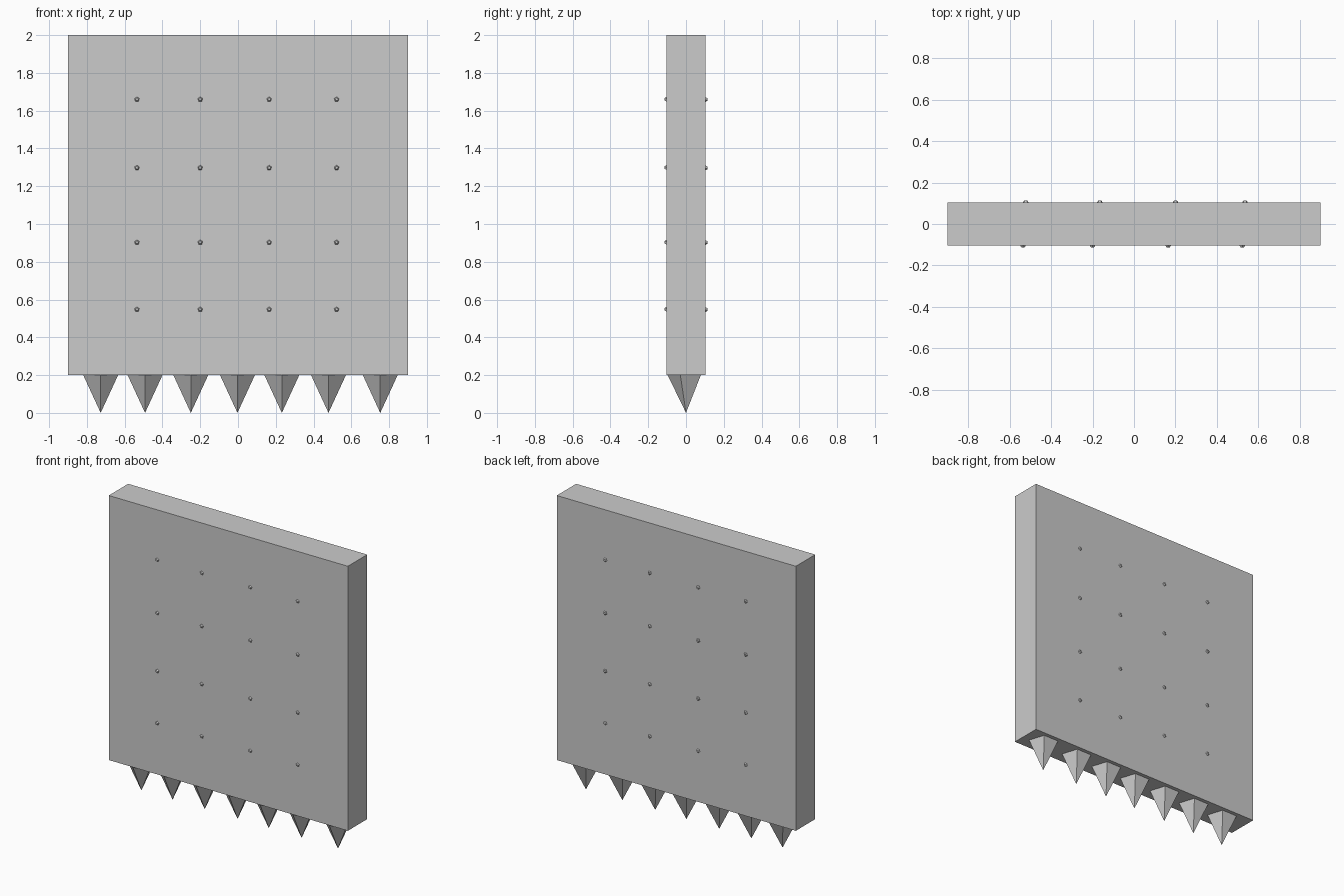
import bpy
from math import pi

if "Cube" in bpy.data.objects:
    bpy.data.objects.remove(bpy.data.objects["Cube"])

def cone(name, r1, r2, depth, loc, rot):
    bpy.ops.mesh.primitive_cone_add(vertices=5, radius1=r1, radius2=r2, depth=depth,
                                    location=loc, rotation=rot)
    bpy.context.object.name = name

# thick square slab
bpy.ops.mesh.primitive_cube_add(size=1, location=(0, 0, 1.1))
slab = bpy.context.object
slab.name = "slab"
slab.scale = (1.8, 0.208, 1.8)

# five-sided spikes pointing down, one corner facing the front
for i, x in enumerate((-0.727, -0.492, -0.25, -0.003, 0.232, 0.479, 0.753)):
    cone(f"spike_{i + 1}", 0.097, 0, 0.2, (x, 0, 0.1), (pi, 0, 0))

# small five-sided studs on the front, and the same grid turned round on the back
for side, sign in (("front", 1), ("back", -1)):
    for x in (-0.535, -0.2, 0.165, 0.522):
        for z in (0.548, 0.903, 1.298, 1.66):
            cone(f"{side}_stud", 0.018, 0.008, 0.016, (x * sign, -0.105 * sign, z),
                 (pi / 2 * sign, 0, 0))
